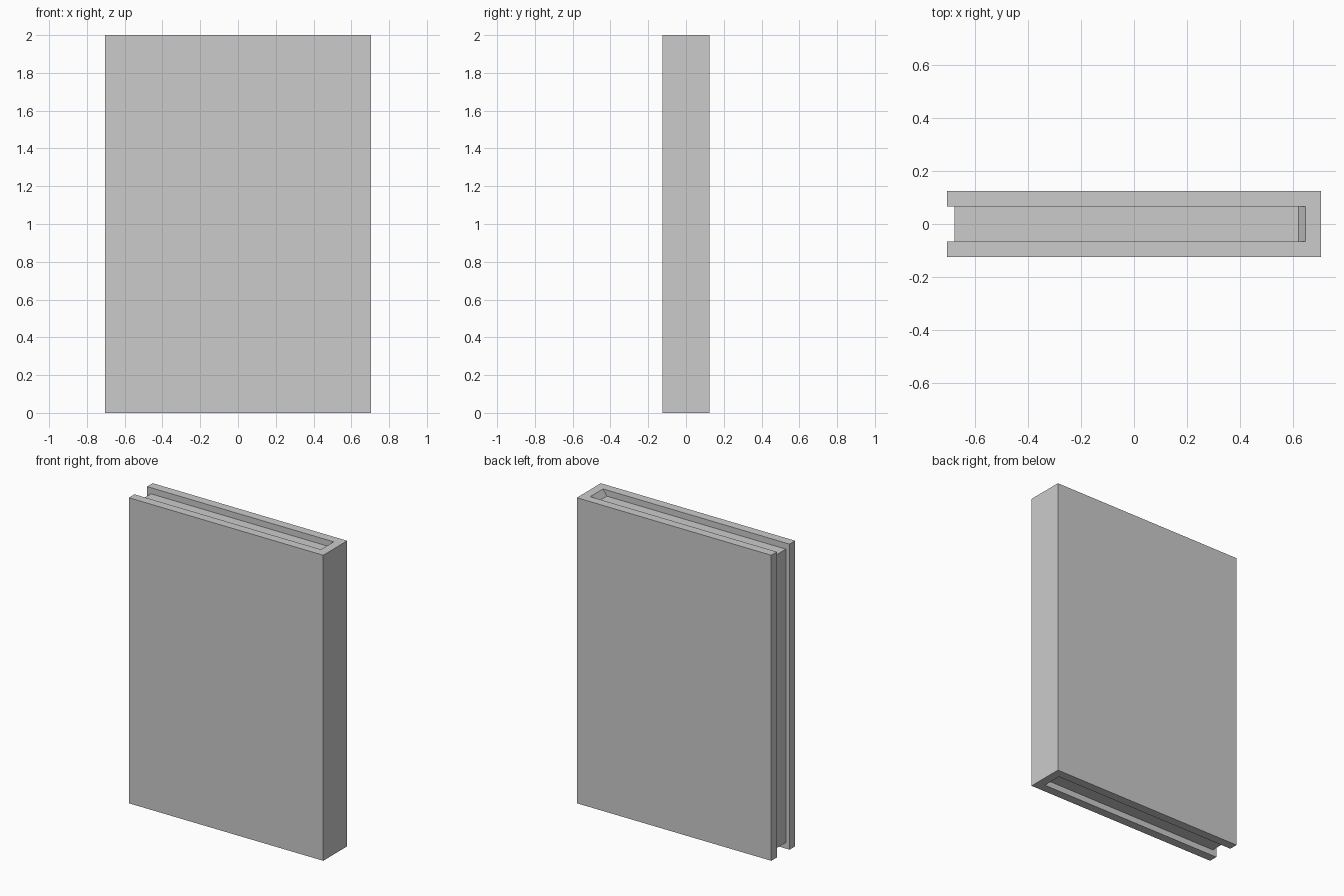
import bpy, bmesh
from mathutils import Matrix, Vector

if "Cube" in bpy.data.objects:
    bpy.data.objects.remove(bpy.data.objects["Cube"])

W, D, H = 1.408, 0.248, 2.0        # overall size
PAGE_Y = 0.066                     # half thickness of the page block
SPINE_X = 0.647                    # inner side of the spine
SHRINK = 0.96                      # how far the pages sink in

# Closed book block
bm = bmesh.new()
bmesh.ops.create_cube(bm, size=1, matrix=Matrix.Translation((0, 0, H / 2)) @ Matrix.Diagonal((W, D, H, 1)))

# Cut lines for the two cover boards and the spine
for co, no in (((0, PAGE_Y, 0), (0, 1, 0)), ((0, -PAGE_Y, 0), (0, 1, 0)), ((SPINE_X, 0, 0), (1, 0, 0))):
    bmesh.ops.bisect_plane(bm, geom=bm.verts[:] + bm.edges[:] + bm.faces[:], plane_co=co, plane_no=no)

# Page strip along top, fore edge and bottom, sunk in by scaling
strip = []
for f in bm.faces:
    c = f.calc_center_median()
    if abs(c.y) < 0.01 and c.x < SPINE_X - 0.001:
        strip.append(f)
new = bmesh.ops.extrude_face_region(bm, geom=strip)["geom"]
old = [f for f in strip if f.is_valid]
if old:
    bmesh.ops.delete(bm, geom=old, context='FACES')
pivot = Vector(((SPINE_X - W / 2) / 2, 0, H / 2))
bmesh.ops.scale(bm, vec=(SHRINK, 1, SHRINK), space=Matrix.Translation(-pivot),
                verts=[v for v in new if isinstance(v, bmesh.types.BMVert)])
bmesh.ops.recalc_face_normals(bm, faces=bm.faces[:])

mesh = bpy.data.meshes.new("book")
bm.to_mesh(mesh)
bm.free()
bpy.context.collection.objects.link(bpy.data.objects.new("book", mesh))
